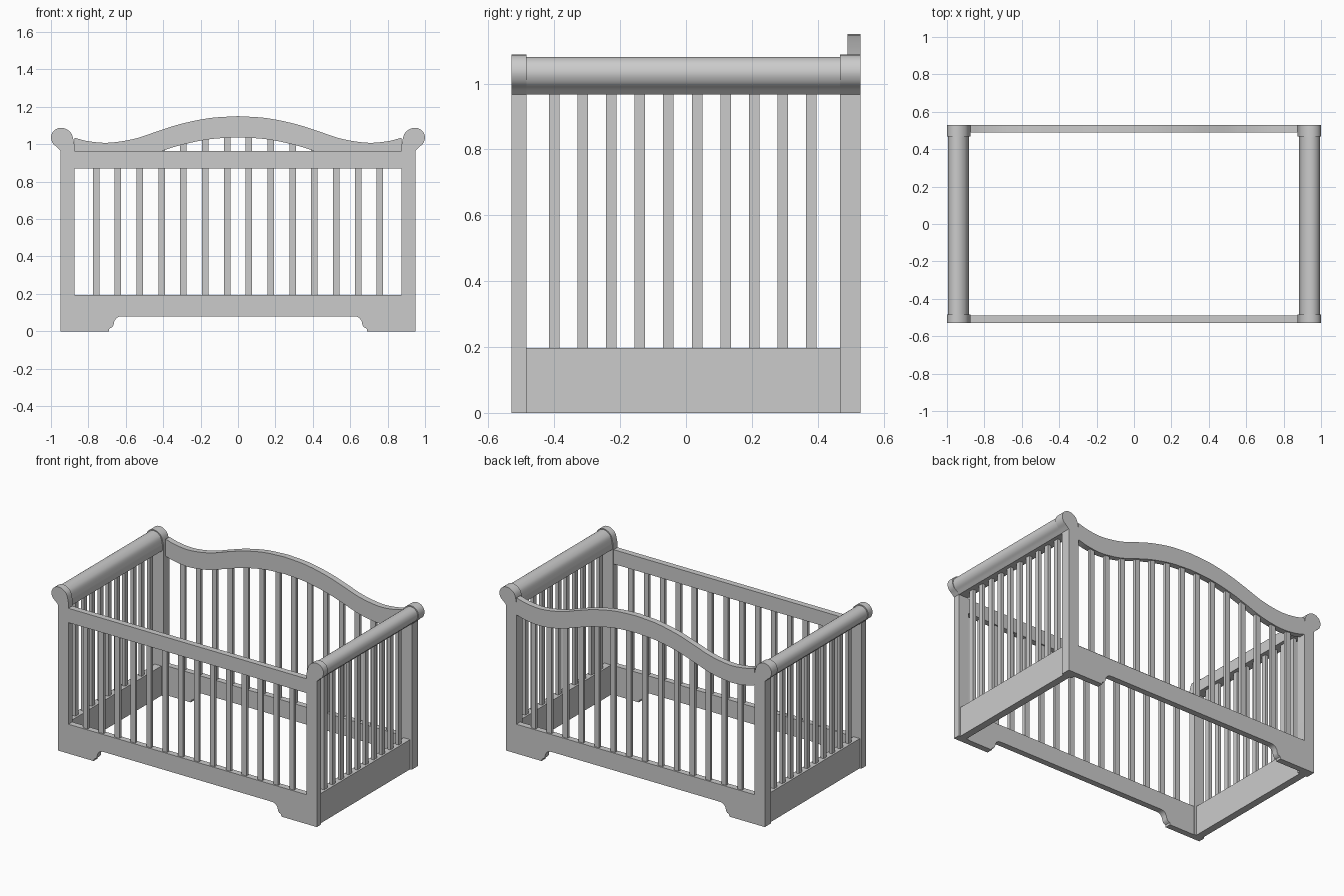
import bpy, bmesh
from mathutils import Vector

if "Cube" in bpy.data.objects:
    bpy.data.objects.remove(bpy.data.objects["Cube"])


def finish(name, bm):
    bmesh.ops.recalc_face_normals(bm, faces=bm.faces)
    me = bpy.data.meshes.new(name)
    bm.to_mesh(me)
    bm.free()
    ob = bpy.data.objects.new(name, me)
    bpy.context.collection.objects.link(ob)
    return ob


def smooth(ob):
    bpy.ops.object.select_all(action='DESELECT')
    bpy.context.view_layer.objects.active = ob
    ob.select_set(True)
    bpy.ops.object.shade_smooth_by_angle(angle=0.6)


def box(name, x0, x1, y0, y1, z0, z1):
    bm = bmesh.new()
    bmesh.ops.create_cube(bm, size=1)
    for v in bm.verts:
        v.co = ((x0 + x1) / 2 + v.co.x * (x1 - x0),
                (y0 + y1) / 2 + v.co.y * (y1 - y0),
                (z0 + z1) / 2 + v.co.z * (z1 - z0))
    return finish(name, bm)


def extrude_xz(name, pts, y0, y1):
    """Extrude an x/z outline along y."""
    bm = bmesh.new()
    face = bm.faces.new([bm.verts.new((x, y0, z)) for x, z in pts])
    res = bmesh.ops.extrude_face_region(bm, geom=[face])
    bmesh.ops.translate(bm, vec=(0, y1 - y0, 0),
                        verts=[e for e in res['geom'] if isinstance(e, bmesh.types.BMVert)])
    ob = finish(name, bm)
    smooth(ob)
    return ob


def spline(pts, n=5):
    """Catmull-Rom curve through a few points."""
    p = [Vector(q) for q in pts]
    p = [2 * p[0] - p[1]] + p + [2 * p[-1] - p[-2]]
    out = []
    for i in range(1, len(p) - 2):
        a, b, c, d = p[i - 1:i + 3]
        for k in range(n):
            t = k / n
            out.append(0.5 * (2 * b + (c - a) * t + (2 * a - 5 * b + 4 * c - d) * t * t
                              + (3 * b - a - 3 * c + d) * t ** 3))
    return [tuple(v) for v in out + [p[-2]]]


# Scroll outline shared by post tops and side rolls
scroll = spline([(0.95, 0.967), (0.968, 0.985), (0.99, 1.005), (1.0, 1.035), (0.99, 1.066),
                 (0.966, 1.084), (0.938, 1.087), (0.91, 1.076), (0.888, 1.052), (0.875, 1.0)], 4)
roll = [(0.937 + (x - 0.937) * 0.9, 0.967 + (z - 0.967) * 0.945) for x, z in scroll]
roll.append((0.881, 0.967))
FRONT, BACK = (-0.53, -0.485), (0.467, 0.53)

# Posts, side rolls, side panels and side slats
for s, side in ((-1, "left"), (1, "right")):
    post = [(s * x, z) for x, z in [(0.875, 0), (0.95, 0)] + scroll]
    extrude_xz("front_post_" + side, post, *FRONT)
    extrude_xz("back_post_" + side, post, *BACK)
    extrude_xz("side_roll_" + side, [(s * x, z) for x, z in roll], FRONT[1], BACK[0])
    xs = sorted((s * 0.89, s * 0.938))
    box("side_panel_" + side, *xs, FRONT[1], BACK[0], 0, 0.197)
    xs = sorted((s * 0.903, s * 0.925))
    for i in range(10):
        y = -0.4 + i * 0.0867
        box(f"side_slat_{side}_{i}", *xs, y - 0.016, y + 0.016, 0.19, 0.98)

# Bottom rails with shaped feet
foot = [(0.875, 0.195), (0.875, 0), (0.69, 0), (0.688, 0.014), (0.672, 0.022), (0.665, 0.034),
        (0.662, 0.052), (0.65, 0.07), (0.635, 0.078), (0.615, 0.08)]
base = foot + [(-x, z) for x, z in reversed(foot)]
extrude_xz("front_bottom_rail", base, -0.53, -0.49)
extrude_xz("back_bottom_rail", base, 0.49, 0.53)

# Straight front top rail
box("front_top_rail", -0.875, 0.875, -0.53, -0.49, 0.87, 0.965)

# Curved back top rail
half = spline([(0, 1.15), (0.15, 1.14), (0.3, 1.11), (0.42, 1.073), (0.55, 1.03),
               (0.69, 1.008), (0.8, 1.016), (0.875, 1.035)])
crest = [(-x, z) for x, z in reversed(half[1:])] + half
bm = bmesh.new()
rings = [[bm.verts.new((x, y, z + dz)) for y, dz in
          ((0.49, 0), (0.53, 0), (0.53, -0.113), (0.49, -0.113))] for x, z in crest]
for a, b in zip(rings, rings[1:]):
    for k in range(4):
        bm.faces.new((a[k], a[k - 1], b[k - 1], b[k]))
bm.faces.new(rings[0])
bm.faces.new(rings[-1])
smooth(finish("back_crest_rail", bm))

# Front and back slats
for i in range(14):
    x = (i - 6.5) * 0.1167
    top = min(crest, key=lambda p: abs(p[0] - x))[1] - 0.09
    box(f"front_slat_{i}", x - 0.0175, x + 0.0175, -0.52, -0.5, 0.19, 0.875)
    box(f"back_slat_{i}", x - 0.0175, x + 0.0175, 0.5, 0.52, 0.19, top)
